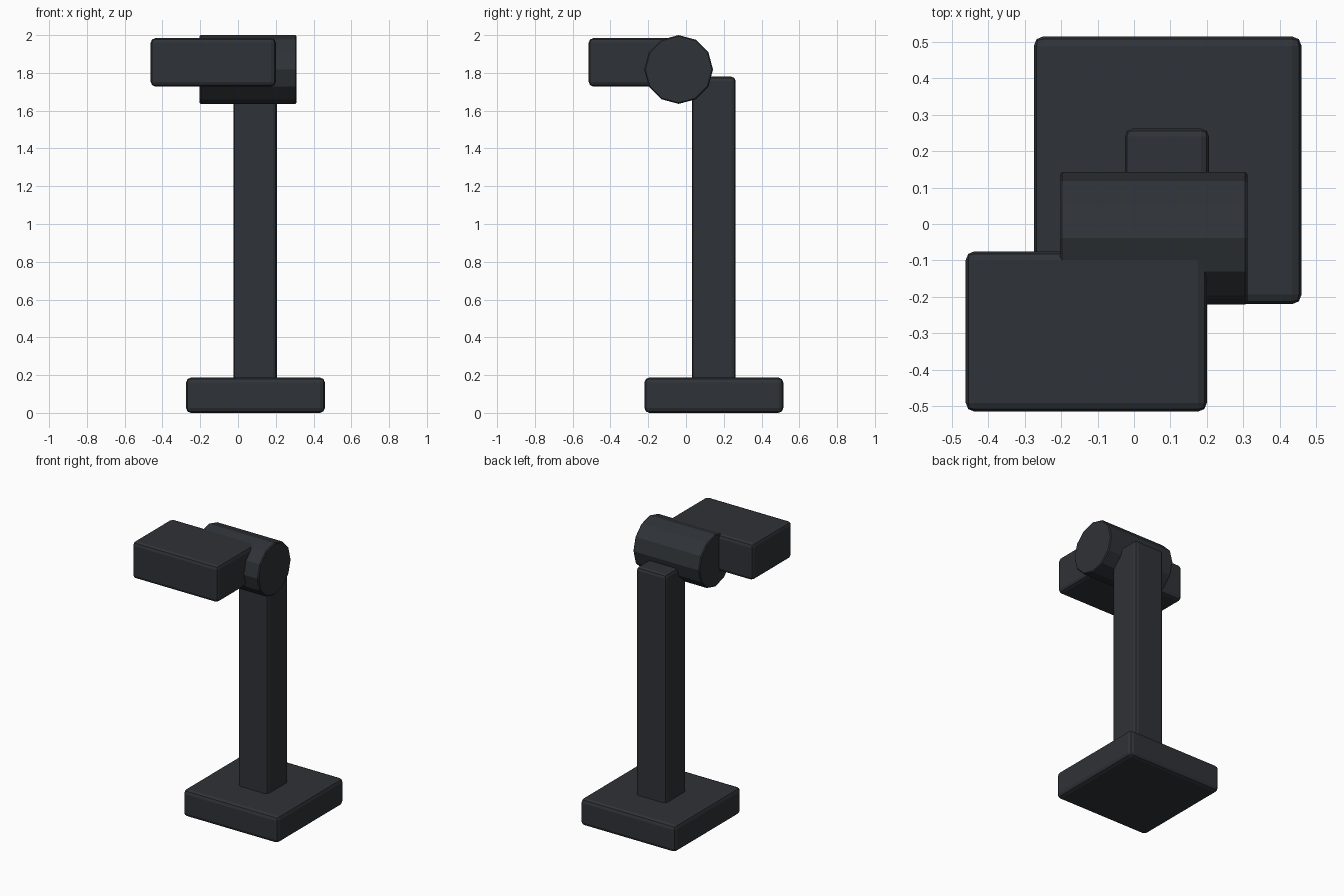
import bpy
import math

if "Cube" in bpy.data.objects:
    bpy.data.objects.remove(bpy.data.objects["Cube"])

dark = bpy.data.materials.new("dark_metal")
dark.diffuse_color = (0.028, 0.032, 0.038, 1)
dark.use_nodes = True
dark.node_tree.nodes["Principled BSDF"].inputs["Base Color"].default_value = dark.diffuse_color


def finish(obj, name, bevel, segments):
    obj.name = name
    obj.data.materials.append(dark)
    bpy.ops.object.transform_apply(location=False, rotation=True, scale=True)
    mod = obj.modifiers.new("edge_bevel", 'BEVEL')
    mod.width = bevel
    mod.segments = segments
    mod.limit_method = 'ANGLE'
    mod.angle_limit = math.radians(50)
    return obj


def box(name, x, y, z, bevel):
    """Bevelled box from (min, max) pairs."""
    bpy.ops.mesh.primitive_cube_add(size=1, location=[sum(p) / 2 for p in (x, y, z)])
    obj = bpy.context.object
    obj.scale = [p[1] - p[0] for p in (x, y, z)]
    return finish(obj, name, bevel, 2)


# Square foot and upright post
box("base_plate", (-0.275, 0.46), (-0.22, 0.515), (0, 0.187), 0.026)
box("post", (-0.025, 0.206), (0.031, 0.262), (0.16, 1.78), 0.022)

# Twelve-sided pivot barrel lying along x, with a corner at the top
bpy.ops.mesh.primitive_cylinder_add(vertices=12, radius=0.182, depth=0.514,
                                    location=(0.054, -0.039, 1.818),
                                    rotation=(0, math.pi / 2, 0))
finish(bpy.context.object, "pivot_barrel", 0.006, 1)

# Offset head block in front of the barrel
box("head_block", (-0.462, 0.2), (-0.515, -0.075), (1.728, 1.984), 0.024)
